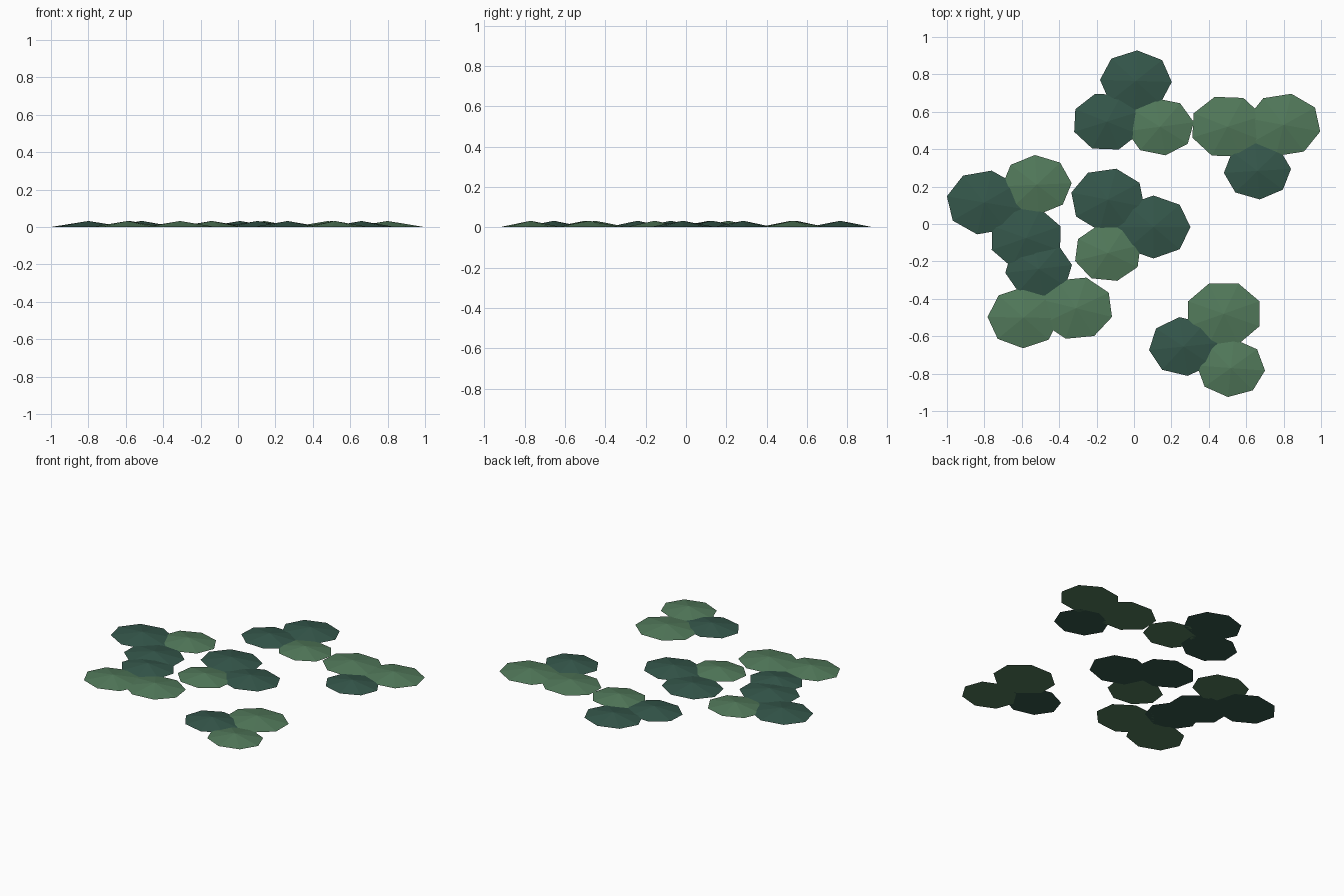
import bpy
from math import radians, cos, sin

if "Cube" in bpy.data.objects:
    bpy.data.objects.remove(bpy.data.objects["Cube"])

SIDES, SQUASH, HEIGHT = 8, 0.85, 0.032


def material(name, color):
    m = bpy.data.materials.new(name)
    m.diffuse_color = color
    m.use_nodes = True
    m.node_tree.nodes["Principled BSDF"].inputs["Base Color"].default_value = m.diffuse_color
    return m


dark = material("dark_leaf", (0.035, 0.095, 0.07, 1))
light = material("light_leaf", (0.085, 0.195, 0.105, 1))


# One pad: a very flat eight-sided cone, slightly squashed front to back
def pad(name, x, y, r, turn, mat):
    ring = []
    for i in range(SIDES):
        a = radians(turn + 360 * i / SIDES)
        ring.append((r * cos(a), SQUASH * r * sin(a), 0))
    verts = ring + [(0, 0, HEIGHT)]
    faces = [(i, (i + 1) % SIDES, SIDES) for i in range(SIDES)]
    faces.append(tuple(reversed(range(SIDES))))
    me = bpy.data.meshes.new(name)
    me.from_pydata(verts, [], faces)
    me.materials.append(mat)
    ob = bpy.data.objects.new(name, me)
    ob.location = (x, y, 0)
    bpy.context.collection.objects.link(ob)


# Clusters of three floating pads: x, y, radius, turn
clusters = {
    "back": [(0.01, 0.765, 0.192, -2, dark), (-0.145, 0.547, 0.186, 20, dark),
             (0.14, 0.52, 0.182, 9, light)],
    "back_right": [(0.50, 0.52, 0.2, 20, light), (0.80, 0.53, 0.2, -12, light),
                   (0.66, 0.284, 0.18, 4, dark)],
    "left": [(-0.80, 0.115, 0.204, -11, dark), (-0.52, 0.21, 0.187, 3, light),
             (-0.577, -0.075, 0.198, 22, dark)],
    "front_left": [(-0.51, -0.24, 0.18, 8, dark), (-0.59, -0.5, 0.193, -1, light),
                   (-0.31, -0.45, 0.2, -16, light)],
    "middle": [(-0.14, 0.13, 0.2, -13, dark), (0.104, -0.016, 0.198, 0, dark),
               (-0.14, -0.155, 0.182, 16, light)],
    "front_right": [(0.48, -0.48, 0.206, 22.5, light), (0.265, -0.655, 0.186, 7, dark),
                    (0.518, -0.77, 0.183, -5, light)],
}
for cname, pads in clusters.items():
    for i, p in enumerate(pads):
        pad(f"{cname}_leaf_pad_{i + 1}", *p)
